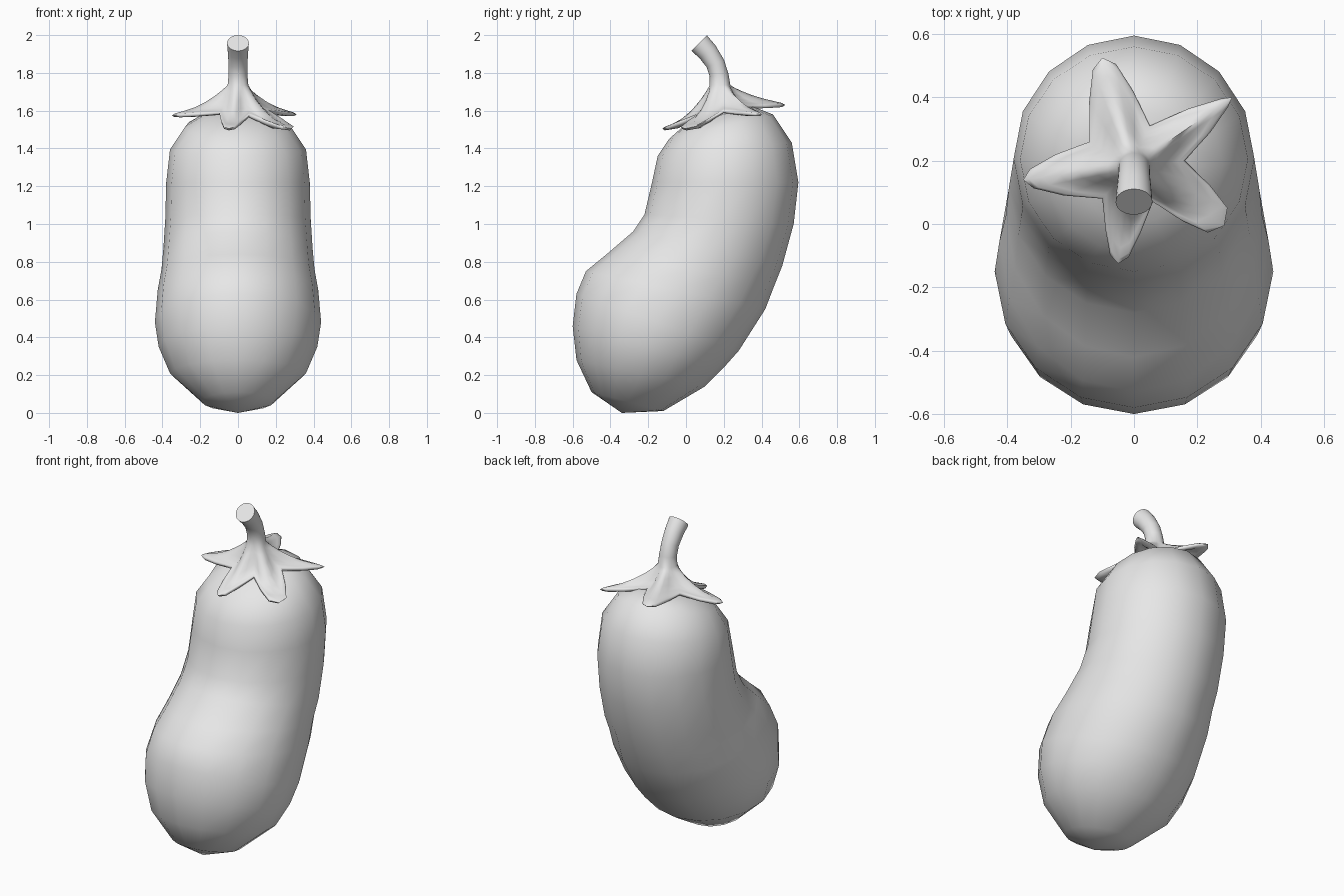
import bpy, bmesh, math
from mathutils import Vector

cube = bpy.data.objects.get("Cube")
if cube:
    bpy.data.objects.remove(cube, do_unlink=True)

grey = bpy.data.materials.new("plain_grey")
grey.use_nodes = True
grey.diffuse_color = (0.8, 0.8, 0.8, 1)
grey.node_tree.nodes["Principled BSDF"].inputs["Base Color"].default_value = (0.8, 0.8, 0.8, 1)


def loft(name, rings, start, end, angle):
    """Skin a list of closed rings; start / end are pole points, or None for a flat cap."""
    bm = bmesh.new()
    rows = [[bm.verts.new(p) for p in ring] for ring in rings]
    n = len(rows[0])
    for a, b in zip(rows, rows[1:]):
        for i in range(n):
            j = (i + 1) % n
            bm.faces.new((a[i], a[j], b[j], b[i]))
    for row, pole in ((rows[0], start), (rows[-1], end)):
        if pole is None:
            bm.faces.new(row)
        else:
            v = bm.verts.new(pole)
            for i in range(n):
                bm.faces.new((row[i], row[(i + 1) % n], v))
    bmesh.ops.recalc_face_normals(bm, faces=bm.faces[:])
    mesh = bpy.data.meshes.new(name)
    bm.to_mesh(mesh)
    bm.free()
    mesh.materials.append(grey)
    obj = bpy.data.objects.new(name, mesh)
    bpy.context.collection.objects.link(obj)
    bpy.ops.object.select_all(action='DESELECT')
    obj.select_set(True)
    bpy.context.view_layer.objects.active = obj
    bpy.ops.object.shade_smooth_by_angle(angle=math.radians(angle))
    return obj


# Fruit body: each section is front (y, z), back (y, z), half width
sections = [
    (-.50, .11, -.12, .01, .19), (-.58, .28, .10, .14, .36),
    (-.60, .46, .20, .24, .42), (-.58, .63, .28, .33, .44),
    (-.53, .75, .42, .55, .425), (-.42, .84, .47, .68, .405),
    (-.28, .96, .51, .78, .395), (-.22, 1.05, .57, 1.0, .385),
    (-.18, 1.22, .595, 1.22, .38), (-.15, 1.36, .56, 1.43, .36),
    (-.09, 1.45, .46, 1.58, .28), (0, 1.53, .36, 1.62, .18),
]
SIDES = 16
body = []
for fy, fz, by, bz, w in sections:
    front, back = Vector((0, fy, fz)), Vector((0, by, bz))
    mid, half = (front + back) / 2, (front - back) / 2
    body.append([mid + half * math.cos(t) + Vector((w * math.sin(t), 0, 0))
                 for t in (math.tau * i / SIDES for i in range(SIDES))])
loft("fruit_body", body, (0, -.34, 0), (0, .19, 1.6), 70)

# Leafy cap outline: tip, following notch, width of the middle and of the end
lobes = [
    ((.31, .40, 1.59), (.05, .31, 1.63), .012, .008),
    ((-.10, .525, 1.64), (-.14, .26, 1.63), .022, .026),
    ((-.35, .14, 1.585), (-.10, .08, 1.6), .02, .02),
    ((-.05, -.125, 1.515), (.06, .07, 1.59), .015, .02),
    ((.285, -.005, 1.515), (.16, .20, 1.61), .03, .04),
]
outline = []
for k, (tip, notch, wide, end) in enumerate(lobes):
    tip, after, before = Vector(tip), Vector(notch), Vector(lobes[k - 1][1])
    axis = (tip - (before + after) / 2).normalized()
    side = Vector((axis.y, -axis.x, 0)).normalized()
    outline += [before,
                before.lerp(tip, .5) + side * wide,
                before.lerp(tip, .88) + side * end,
                tip,
                after.lerp(tip, .88) - side * end,
                after.lerp(tip, .5) - side * wide]
count = len(outline)
first = math.radians(39.4) - 3 * math.tau / count


def stem_ring(y, z, r, lean):
    ring = []
    for i in range(count):
        t = first + math.tau * i / count
        s = r * math.sin(t)
        ring.append(Vector((r * math.cos(t), y + s * math.cos(lean), z + s * math.sin(lean))))
    return ring


# Curved stem flowing into the flared cap, then back along its underside
rings = [stem_ring(*s) for s in (
    (.07, 1.958, .058, .8), (.115, 1.91, .054, .68),
    (.155, 1.85, .05, .4), (.175, 1.79, .05, .15), (.18, 1.735, .055, 0))]
neck = rings[-1]


def skirt(t, drop):
    ring = []
    for i, (a, b) in enumerate(zip(neck, outline)):
        p = a.lerp(b, t)
        rib = .012 * t * (1 - t) * 4 * (1 if i % 6 == 3 else 0)
        p.z = a.z + (b.z - a.z) * (1 - (1 - t) ** 2.2) - drop + rib
        ring.append(p)
    return ring


for t, drop in ((.1, 0), (.22, 0), (.4, 0), (.6, 0), (.8, 0), (.94, .002),
                (1, .01), (.95, .022), (.75, .028), (.45, .03)):
    rings.append(skirt(t, drop))
loft("stem_and_leafy_cap", rings, None, (0, .18, 1.6), 75)
